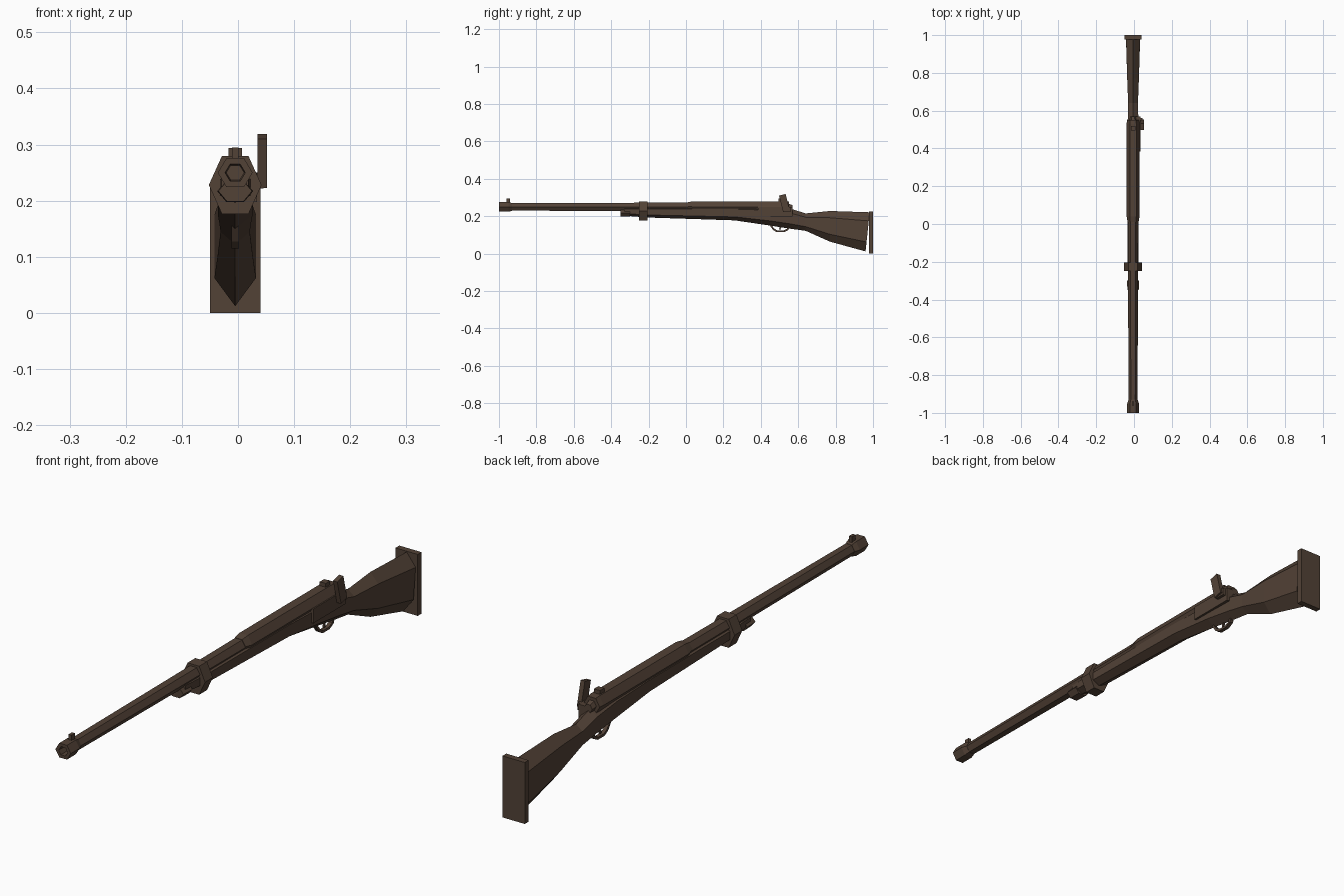
import bpy, bmesh, math
from mathutils import Matrix, Vector

if "Cube" in bpy.data.objects:
    bpy.data.objects.remove(bpy.data.objects["Cube"])

CX = -0.005  # centre line of the gun

brown = bpy.data.materials.new("dark_brown")
brown.diffuse_color = (0.085, 0.054, 0.037, 1)
brown.use_nodes = True
brown.node_tree.nodes["Principled BSDF"].inputs["Base Color"].default_value = brown.diffuse_color


def finish(name, bm):
    bmesh.ops.recalc_face_normals(bm, faces=bm.faces)
    me = bpy.data.meshes.new(name)
    bm.to_mesh(me)
    bm.free()
    me.materials.append(brown)
    ob = bpy.data.objects.new(name, me)
    bpy.context.collection.objects.link(ob)
    return ob


def loft(name, rings):
    """Join rings of points and cap both ends."""
    bm = bmesh.new()
    loops = [[bm.verts.new(p) for p in r] for r in rings]
    for a, b in zip(loops, loops[1:]):
        n = len(a)
        for i in range(n):
            bm.faces.new((a[i], a[(i + 1) % n], b[(i + 1) % n], b[i]))
    bm.faces.new(loops[0])
    bm.faces.new(loops[-1])
    return finish(name, bm)


def flat_hex(y, z, hw, hh):
    """Six-sided ring with flat top and pointed sides."""
    return [(CX + hw * a, y, z + hh * b) for a, b in
            ((1, 0), (.5, 1), (-.5, 1), (-1, 0), (-.5, -1), (.5, -1))]


def ridge_hex(y, bottom, top, hw, slant=0.0):
    """Six-sided ring with ridges along top and bottom."""
    h = top - bottom
    pts = ((0, 0), (1, .24), (1, .78), (0, 1), (-1, .78), (-1, .24))
    return [(CX + hw * a, y + slant * b, bottom + h * b) for a, b in pts]


def box(name, x, y, z, tilt=0.0):
    bm = bmesh.new()
    bmesh.ops.create_cube(bm, size=1)
    size = [b - a for a, b in (x, y, z)]
    mid = Vector([(a + b) / 2 for a, b in (x, y, z)])
    bm.transform(Matrix.Translation(mid) @ Matrix.Rotation(tilt, 4, 'X')
                 @ Matrix.Diagonal((*size, 1)))
    return finish(name, bm)


# Barrel and hollow muzzle
loft("barrel", [flat_hex(0.10, .25, .028, .024), flat_hex(-0.30, .25, .027, .022),
                flat_hex(-0.94, .25, .023, .02)])
loft("muzzle", [flat_hex(-0.93, .25, .024, .021), flat_hex(-0.95, .25, .031, .026),
                flat_hex(-1.0, .25, .031, .026), flat_hex(-1.0, .25, .018, .015),
                flat_hex(-0.96, .25, .016, .013)])
box("front_sight", (CX - .006, CX + .006), (-.96, -.94), (.268, .295))

# Receiver and rear sight
loft("receiver", [flat_hex(0.01, .253, .029, .022), flat_hex(0.04, .25, .034, .03),
                  flat_hex(0.53, .25, .034, .03), flat_hex(0.55, .25, .032, .028)])
loft("receiver_end", [flat_hex(0.54, .25, .02, .02), flat_hex(0.57, .245, .016, .014)])
box("rear_sight", (CX - .012, CX + .012), (.495, .52), (.275, .294))

# Wooden stock, from fore-end to butt
loft("stock", [ridge_hex(*s) for s in (
    (-.33, .203, .25, .024), (-.20, .193, .25, .029), (.26, .178, .255, .031),
    (.45, .15, .255, .031), (.56, .133, .24, .028), (.64, .122, .215, .026),
    (.77, .064, .228, .031), (.96, .012, .221, .037, .022))])
box("butt_plate", (-.05, .04), (.978, 1.0), (0, .224))

# Barrel band and fore-end tip
loft("barrel_band", [flat_hex(-.25, .228, .047, .052), flat_hex(-.205, .228, .047, .052)])
loft("fore_end_tip", [flat_hex(-.35, .217, .03, .018), flat_hex(-.30, .217, .032, .019)])

# Lock plate and tilted lever on the right side
box("lock_plate", (.005, .034), (.385, .57), (.198, .25))
box("lever", (.035, .052), (.508, .544), (.226, .316), math.radians(14))
box("lever_pivot", (.02, .045), (.52, .56), (.222, .25))

# Trigger guard loop and trigger
path = [(.445, .155), (.465, .127), (.485, .115), (.525, .115), (.548, .127), (.555, .145)]
mid = Vector((.503, .155))
rings = []
for y, z in path:
    d = (mid - Vector((y, z))).normalized() * .01
    rings.append([(CX - .007, y, z), (CX + .007, y, z),
                  (CX + .007, y + d.x, z + d.y), (CX - .007, y + d.x, z + d.y)])
loft("trigger_guard", rings)
box("trigger", (CX - .003, CX + .003), (.50, .508), (.128, .155), math.radians(-12))
